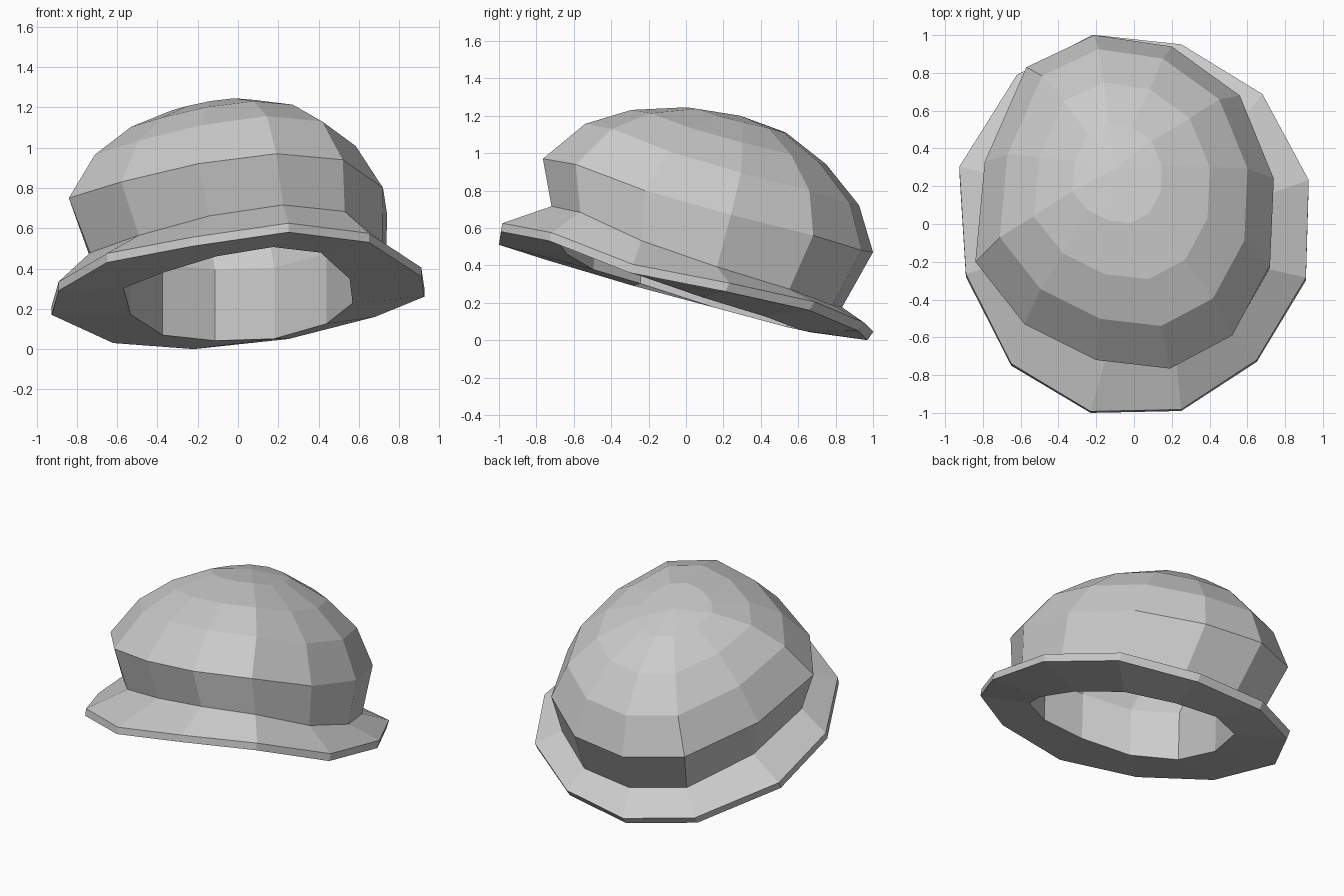
import bpy, bmesh

# Widest loop of the crown (12 corners, leaning back and slightly sideways)
bulge = [(-.20, -.72, .92), (.19, -.765, .97), (.52, -.59, .94), (.72, -.22, .80),
         (.74, .24, .67), (.56, .68, .56), (.20, .94, .48), (-.21, 1.0, .47),
         (-.57, .83, .50), (-.79, .33, .61), (-.84, -.20, .75), (-.58, -.53, .83)]

# Lower outer edge of the brim, same corner order
brim_low = [(-.23, -1.0, .51), (.25, -.99, .58), (.65, -.73, .53), (.91, -.30, .36),
            (.925, .21, .26), (.68, .66, .16), (.25, .92, .05), (-.22, .97, .00),
            (-.62, .76, .03), (-.925, .28, .17), (-.89, -.28, .29), (-.65, -.75, .43)]
brim_top = [(x, y + .02 + .012 * y, z + .045) for x, y, z in brim_low]


def scaled(centre, sx, sy, sz):
    """Copy of the crown loop, scaled and moved to a new centre."""
    mid = (-.05, .12, .71)
    return [tuple(c + s * (p - m) for c, s, p, m in zip(centre, (sx, sy, sz), v, mid))
            for v in bulge]


# Loops from inside the crown, down through the opening, round the brim, up to the top
loops = [
    scaled((-.08, .24, 1.05), .30, .30, .30),   # lining ceiling
    scaled((-.05, .20, .94), .54, .54, .55),
    scaled((-.03, .13, .79), .70, .72, .75),
    scaled((0.0, .01, .60), .72, .76, .85),     # lining wall
    scaled((0.0, .0, .265), .72, .76, .93),     # opening edge
    brim_low,
    brim_top,
    scaled((0.0, .06, .435), .93, .88, 1.08),   # crown meets brim
    bulge,
    scaled((-.055, .195, .93), .83, .83, .87),  # dome
    scaled((-.065, .23, 1.08), .59, .59, .58),
    scaled((-.09, .27, 1.175), .30, .30, .27),
]

bm = bmesh.new()
rings = [[bm.verts.new(p) for p in loop] for loop in loops]
for a, b in zip(rings, rings[1:]):
    for i in range(12):
        j = (i + 1) % 12
        bm.faces.new((a[i], a[j], b[j], b[i]))

# Closing fans at the lining ceiling and the top of the dome
for ring, tip in ((rings[0], (-.09, .26, 1.08)), (rings[-1], (-.10, .29, 1.20))):
    t = bm.verts.new(tip)
    for i in range(12):
        bm.faces.new((ring[i], ring[(i + 1) % 12], t))

bmesh.ops.recalc_face_normals(bm, faces=bm.faces)
mesh = bpy.data.meshes.new("hat")
bm.to_mesh(mesh)
bm.free()
hat = bpy.data.objects.new("hat", mesh)
bpy.context.collection.objects.link(hat)
